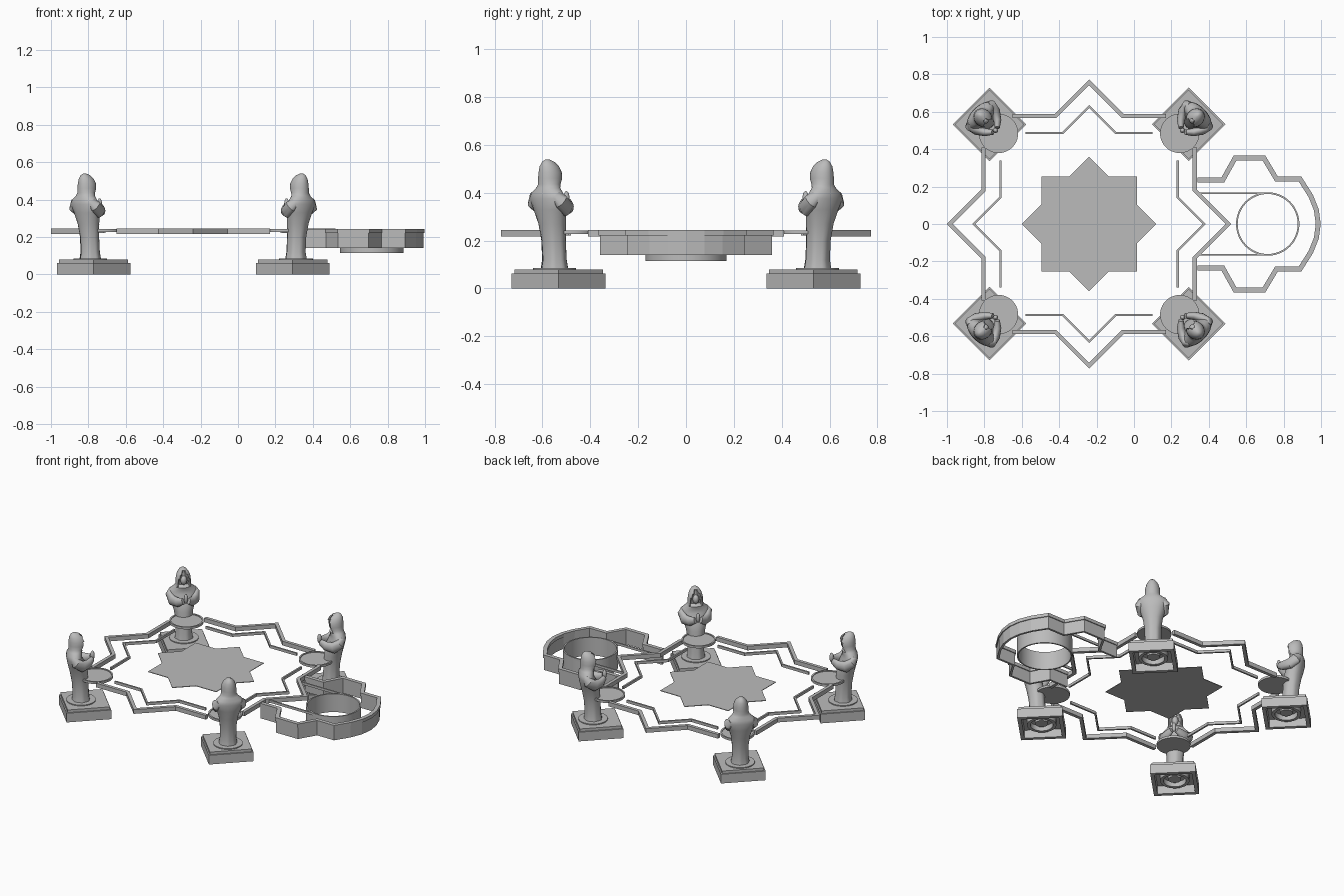
import bpy, bmesh, math
from mathutils import Vector, Matrix

if "Cube" in bpy.data.objects:
    bpy.data.objects.remove(bpy.data.objects["Cube"])

stone = bpy.data.materials.new("grey stone")
stone.use_nodes = True
stone.diffuse_color = (0.5, 0.5, 0.5, 1)
stone.node_tree.nodes["Principled BSDF"].inputs["Base Color"].default_value = (0.5, 0.5, 0.5, 1)

CENTRE = Vector((-0.24, 0, 0))
COLUMN_DISTANCE = 0.753


def make_object(name, bm, smooth=False):
    bmesh.ops.recalc_face_normals(bm, faces=bm.faces[:])
    mesh = bpy.data.meshes.new(name)
    bm.to_mesh(mesh)
    bm.free()
    mesh.materials.append(stone)
    obj = bpy.data.objects.new(name, mesh)
    bpy.context.collection.objects.link(obj)
    if smooth:
        bpy.ops.object.select_all(action="DESELECT")
        obj.select_set(True)
        bpy.context.view_layer.objects.active = obj
        bpy.ops.object.shade_smooth_by_angle(angle=math.radians(40))
    return obj


def add_strip(bm, points, width, z0, z1, closed=False):
    """Sweep a rectangular wall with mitred corners along a flat path."""
    pts = [Vector(p) for p in points]
    n = len(pts)
    rings = []
    for i, p in enumerate(pts):
        before = (p - pts[i - 1]).normalized() if closed or i > 0 else None
        after = (pts[(i + 1) % n] - p).normalized() if closed or i < n - 1 else None
        before, after = before or after, after or before
        n1, n2 = Vector((-before.y, before.x)), Vector((-after.y, after.x))
        miter = (n1 + n2).normalized()
        off = miter * (width / 2 / miter.dot(n1))
        a, b = p + off, p - off
        rings.append([bm.verts.new((q.x, q.y, z)) for q, z in ((a, z0), (a, z1), (b, z1), (b, z0))])
    for i in range(n if closed else n - 1):
        r, s = rings[i], rings[(i + 1) % n]
        for k in range(4):
            bm.faces.new((r[k], r[(k + 1) % 4], s[(k + 1) % 4], s[k]))
    if not closed:
        bm.faces.new(rings[0])
        bm.faces.new(rings[-1])


def circle(radius, count, cx=0, cy=0):
    return [(cx + radius * math.cos(math.tau * i / count),
             cy + radius * math.sin(math.tau * i / count)) for i in range(count)]


def add_slab(bm, points, z0, z1):
    low = [bm.verts.new((x, y, z0)) for x, y in points]
    high = [bm.verts.new((x, y, z1)) for x, y in points]
    bm.faces.new(low)
    bm.faces.new(high)
    for i in range(len(points)):
        j = (i + 1) % len(points)
        bm.faces.new((low[i], low[j], high[j], high[i]))


def add_ball(bm, place, size):
    bmesh.ops.create_uvsphere(bm, u_segments=12, v_segments=8, radius=1,
                              matrix=Matrix.Translation(place) @ Matrix.Diagonal((*size, 1)))


def add_rings(bm, rings):
    for r, s in zip(rings, rings[1:]):
        for i in range(len(r)):
            j = (i + 1) % len(r)
            bm.faces.new((r[i], r[j], s[j], s[i]))
    bm.faces.new(rings[0])
    bm.faces.new(rings[-1])


def square(h):
    return [(-h, -h), (h, -h), (h, h), (-h, h)]


# Pedestal: hollow block, stepped top, round plinth and a ring beneath
bm = bmesh.new()
add_strip(bm, square(0.127), 0.024, 0, 0.062, True)
add_slab(bm, square(0.131), 0.055, 0.08)
add_slab(bm, circle(0.09, 32, 0, -0.025), 0.08, 0.086)
add_strip(bm, circle(0.08, 32), 0.02, 0.02, 0.055, True)
add_slab(bm, circle(0.04, 24), 0.03, 0.055)
pedestal = make_object("pedestal", bm, True)

# Robed figure facing local +y: height, half width, half depth, centre y
profile = [(0.084, 0.056, 0.055, -0.025), (0.12, 0.05, 0.05, -0.025), (0.20, 0.051, 0.05, -0.03),
           (0.27, 0.06, 0.055, -0.038), (0.33, 0.078, 0.056, -0.052), (0.375, 0.092, 0.048, -0.068),
           (0.40, 0.082, 0.046, -0.068), (0.42, 0.056, 0.044, -0.062), (0.436, 0.047, 0.048, -0.055),
           (0.46, 0.047, 0.054, -0.05), (0.485, 0.045, 0.052, -0.05), (0.51, 0.037, 0.044, -0.055),
           (0.53, 0.022, 0.028, -0.062), (0.54, 0.005, 0.008, -0.067)]
bm = bmesh.new()
rings = []
for z, w, d, y in profile:
    ring = []
    for i in range(28):
        a = math.tau * i / 28
        depth = d * math.sin(a)
        # Hood opening is pressed in at the front, narrowing to a point
        if 0.43 < z < 0.52 and math.sin(a) > 0.7 + (z - 0.44) * 3:
            depth *= 0.35
        # Robe folds fade out toward the shoulders
        fold = 1 + 0.05 * math.cos(7 * a) * max(0, 1 - z / 0.35)
        ring.append(bm.verts.new((w * math.cos(a) * fold, y + depth * fold, z)))
    rings.append(ring)
add_rings(bm, rings)
add_ball(bm, (0, -0.034, 0.465), (0.02, 0.022, 0.03))
figure = make_object("robed_figure", bm, True)

# Wide sleeves folded forward to joined hands
bm = bmesh.new()
arm = [((0.066, -0.085, 0.39), 0.02), ((0.083, -0.068, 0.365), 0.033), ((0.072, -0.028, 0.338), 0.036),
       ((0.045, 0.015, 0.342), 0.03), ((0.016, 0.042, 0.358), 0.02)]
for side in (-1, 1):
    path = [Vector((p[0] * side, p[1], p[2])) for p, r in arm]
    rings = []
    for i, (p, (_, radius)) in enumerate(zip(path, arm)):
        along = (path[min(i + 1, len(path) - 1)] - path[max(i - 1, 0)]).normalized()
        u = along.cross(Vector((0, 0, 1))).normalized()
        v = u.cross(along)
        rings.append([bm.verts.new(p + u * x * 0.7 + v * y) for x, y in circle(radius, 14)])
    add_rings(bm, rings)
add_ball(bm, (0, 0.046, 0.375), (0.013, 0.014, 0.032))
sleeves = make_object("sleeves_and_hands", bm, True)

# Thin round basin in front of each figure, with a raised rim
bm = bmesh.new()
add_slab(bm, circle(0.105, 40, 0, 0.068), 0.228, 0.238)
add_strip(bm, circle(0.1, 40, 0, 0.068), 0.01, 0.236, 0.243, True)
basin = make_object("basin", bm, True)

# Repeat the four columns around the court
for part in (pedestal, figure, sleeves, basin):
    for k in range(4):
        obj = part if k == 0 else part.copy()
        if k:
            bpy.context.collection.objects.link(obj)
        a = math.pi / 4 + k * math.pi / 2
        obj.location = CENTRE + Vector((math.cos(a), math.sin(a), 0)) * COLUMN_DISTANCE
        obj.rotation_euler.z = a + math.pi / 2


# Outer and inner railings, one pointed run on each side of the court
def railing(name, end, side, knee, tip, width, z0, z1):
    bm = bmesh.new()
    for k in range(4):
        turn = Matrix.Rotation(k * math.pi / 2, 2)
        grow = 0.012 if k % 2 else 0
        path = [(side + grow, -end), (side + grow, -knee), (tip + grow, 0),
                (side + grow, knee), (side + grow, end)]
        add_strip(bm, [CENTRE.xy + turn @ Vector(p) for p in path], width, z0, z1)
    make_object(name, bm)


railing("outer_railing", 0.41, 0.565, 0.18, 0.745, 0.022, 0.217, 0.245)
railing("inner_railing", 0.34, 0.474, 0.142, 0.616, 0.011, 0.222, 0.24)

# Eight pointed centre panel
points = []
for k in range(4):
    turn = Matrix.Rotation(k * math.pi / 2, 2)
    for p in ((0.36, 0), (0.255, 0.105), (0.255, 0.255), (0.105, 0.255)):
        points.append(tuple(CENTRE.xy + turn @ Vector(p)))
bm = bmesh.new()
add_slab(bm, points, 0.234, 0.238)
make_object("star_panel", bm)

# Side bay: angular wall with a cap rail
half = [(0.34, 0.236), (0.475, 0.236), (0.54, 0.352), (0.695, 0.352), (0.762, 0.24), (0.888, 0.24),
        (0.945, 0.15), (0.975, 0.075), (0.985, 0)]
path = half + [(x, -y) for x, y in reversed(half[:-1])]
bm = bmesh.new()
add_strip(bm, path, 0.014, 0.14, 0.225)
make_object("bay_wall", bm)
bm = bmesh.new()
add_strip(bm, path, 0.026, 0.222, 0.244)
make_object("bay_cap_rail", bm)

# Open round well and the two straight rails that meet it
bm = bmesh.new()
add_strip(bm, circle(0.165, 48, 0.715), 0.009, 0.115, 0.238, True)
make_object("round_well", bm, True)
bm = bmesh.new()
for y in (-0.165, 0.165):
    add_strip(bm, [(0.345, y), (0.715, y)], 0.009, 0.222, 0.238)
make_object("well_rails", bm)
